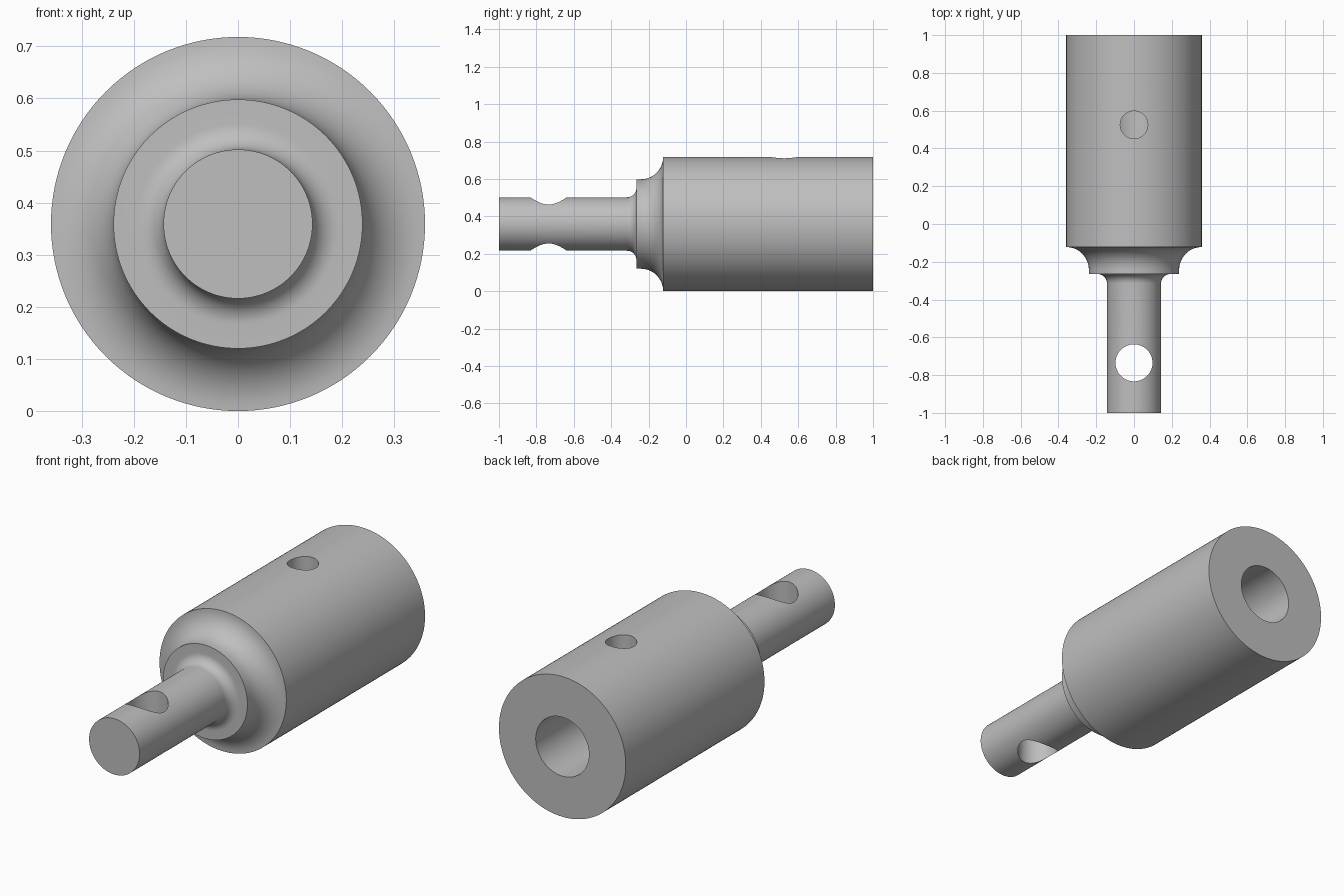
import bpy, bmesh, math
from mathutils import Matrix, Vector

cube = bpy.data.objects.get("Cube")
if cube:
    bpy.data.objects.remove(cube, do_unlink=True)

AXIS_Z = 0.359      # height of the centre line
SEGMENTS = 128

steel = bpy.data.materials.new("plain_grey")
steel.use_nodes = True
grey = (0.52, 0.52, 0.52, 1.0)
steel.diffuse_color = grey
steel.node_tree.nodes["Principled BSDF"].inputs["Base Color"].default_value = grey


def fillet(r, y, size, steps=12):
    """Concave quarter arc from radius r up to a shoulder face at y."""
    arc = [i / steps * math.pi / 2 for i in range(steps + 1)]
    return [(r + size * (1 - math.cos(a)), y - size * (1 - math.sin(a))) for a in arc]


def make_object(name, bm):
    mesh = bpy.data.meshes.new(name)
    bm.to_mesh(mesh)
    bm.free()
    obj = bpy.data.objects.new(name, mesh)
    bpy.context.collection.objects.link(obj)
    mesh.materials.append(steel)
    return obj


def lathe(name, profile):
    """Spin (radius, y) points round the y axis."""
    bm = bmesh.new()
    verts = [bm.verts.new((r, y, AXIS_Z)) for r, y in profile]
    edges = [bm.edges.new(pair) for pair in zip(verts, verts[1:])]
    bmesh.ops.spin(bm, geom=verts + edges, cent=(0, 0, AXIS_Z), axis=(0, 1, 0),
                   angle=math.tau, steps=SEGMENTS, use_duplicate=False)
    bmesh.ops.remove_doubles(bm, verts=bm.verts, dist=1e-5)
    bmesh.ops.recalc_face_normals(bm, faces=bm.faces)
    return make_object(name, bm)


def drill(target, y, radius, z_low, z_high):
    """Cut a vertical round hole at y, between two heights."""
    bm = bmesh.new()
    bmesh.ops.create_cone(bm, cap_ends=True, segments=72, radius1=radius,
                          radius2=radius, depth=z_high - z_low,
                          matrix=Matrix.Translation(Vector((0, y, (z_low + z_high) / 2))))
    cutter = make_object("hole_cutter", bm)
    cutter.hide_render = True
    mod = target.modifiers.new("hole", 'BOOLEAN')
    mod.operation = 'DIFFERENCE'
    mod.solver = 'EXACT'
    mod.object = cutter
    bpy.context.view_layer.objects.active = target
    bpy.ops.object.modifier_apply(modifier=mod.name)
    bpy.data.objects.remove(cutter, do_unlink=True)


# Solid shaft, filleted collar, large sleeve and blind bore in one turned profile
profile = [(0, -1), (0.143, -1)]
profile += fillet(0.143, -0.265, 0.05)
profile += [(0.239, -0.265)]
profile += fillet(0.239, -0.122, 0.12)
profile += [(0.359, 1), (0.151, 1), (0.151, 0.24), (0, 0.24)]
body = lathe("shaft_adapter", profile)

# Cross pin hole through the shaft, and one into the bore from the top
drill(body, -0.735, 0.098, 0.1, 0.62)
drill(body, 0.525, 0.073, AXIS_Z, 0.85)

# Smooth turned surfaces with crisp edges
bpy.ops.object.select_all(action='DESELECT')
body.select_set(True)
bpy.context.view_layer.objects.active = body
bpy.ops.object.shade_smooth_by_angle(angle=math.radians(30))
